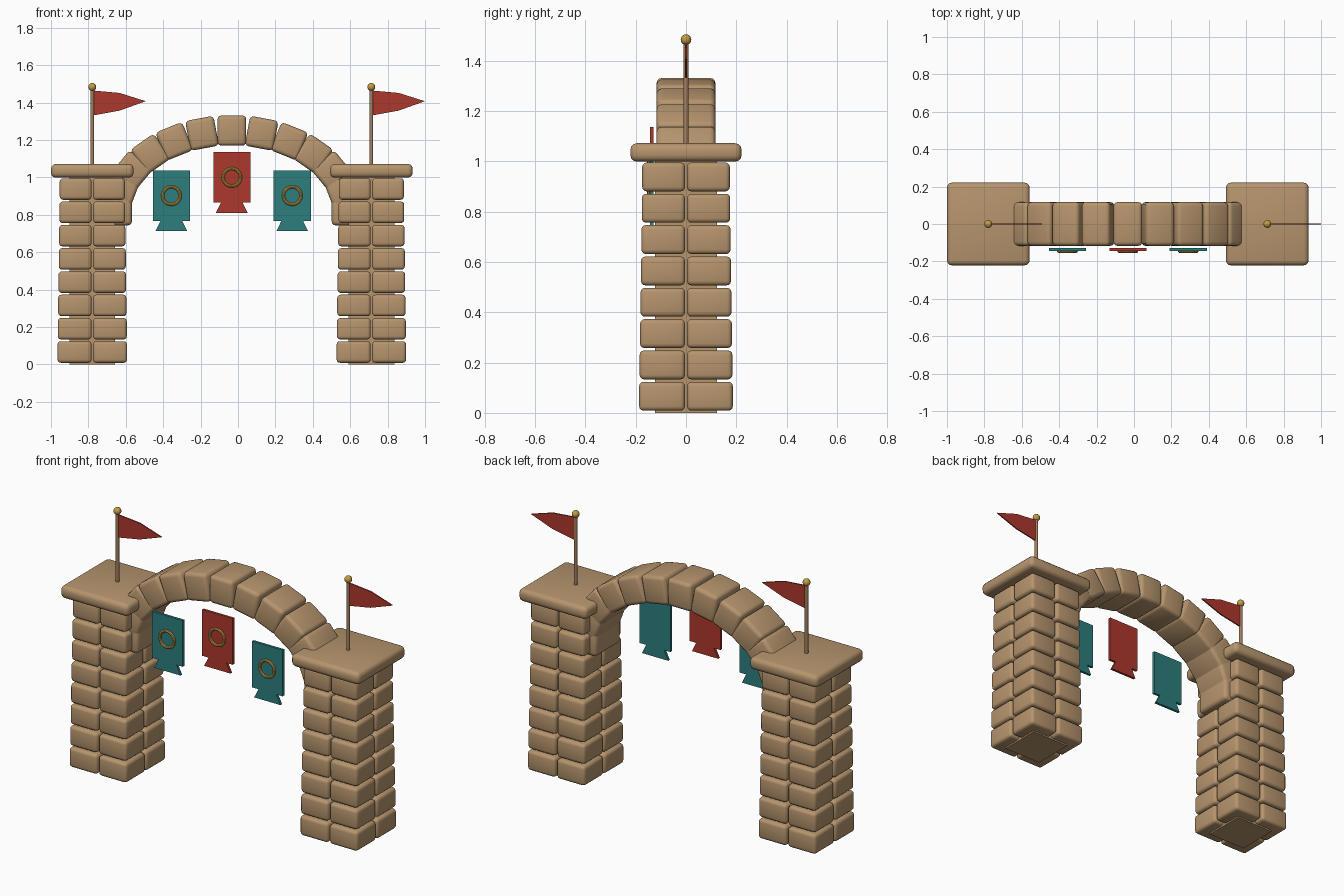
import bpy, bmesh, math
from mathutils import Matrix, Vector

old = bpy.data.objects.get("Cube")
if old:
    bpy.data.objects.remove(old, do_unlink=True)


def material(name, rgb):
    m = bpy.data.materials.new(name)
    m.use_nodes = True
    m.diffuse_color = (*rgb, 1)
    m.node_tree.nodes["Principled BSDF"].inputs["Base Color"].default_value = (*rgb, 1)
    return m


STONE = material("sandstone", (0.47, 0.30, 0.155))
WOOD = material("pole_wood", (0.36, 0.21, 0.11))
RED = material("red_cloth", (0.42, 0.04, 0.027))
TEAL = material("teal_cloth", (0.026, 0.21, 0.21))
GOLD = material("gold", (0.55, 0.33, 0.06))

MID = -0.033          # x of the arch centre
SPAN = 0.746          # distance from centre to each tower


def finish(bm, name, mat, smooth=True):
    bmesh.ops.recalc_face_normals(bm, faces=bm.faces[:])
    mesh = bpy.data.meshes.new(name)
    bm.to_mesh(mesh)
    bm.free()
    mesh.materials.append(mat)
    ob = bpy.data.objects.new(name, mesh)
    bpy.context.collection.objects.link(ob)
    if smooth:
        bpy.ops.object.select_all(action='DESELECT')
        ob.select_set(True)
        bpy.context.view_layer.objects.active = ob
        bpy.ops.object.shade_smooth_by_angle(angle=math.radians(40))
    return ob


def add_box(bm, centre, size, tilt=0.0):
    mat = (Matrix.Translation(centre) @ Matrix.Rotation(tilt, 4, 'Y')
           @ Matrix.Diagonal((*size, 1)))
    bmesh.ops.create_cube(bm, size=1, matrix=mat)


def round_edges(bm, width):
    bmesh.ops.bevel(bm, geom=bm.edges[:], offset=width, segments=3,
                    profile=0.5, affect='EDGES')


def plate(name, outlines, x, y, z, thick, mat):
    """Flat cloth made from outlines in the xz plane."""
    bm = bmesh.new()
    for pts in outlines:
        f = bm.faces.new([bm.verts.new((x + px, y - thick / 2, z + pz)) for px, pz in pts])
        out = bmesh.ops.extrude_face_region(bm, geom=[f])
        moved = [v for v in out["geom"] if isinstance(v, bmesh.types.BMVert)]
        bmesh.ops.translate(bm, verts=moved, vec=(0, thick, 0))
    return finish(bm, name, mat, smooth=False)


def tower(side, x):
    # Courses of four blocks, tapering a little upward
    bm = bmesh.new()
    for row in range(8):
        half = 0.186 - 0.0017 * row
        size = half - 0.004
        for sx in (-1, 1):
            for sy in (-1, 1):
                add_box(bm, (x + sx * (half + 0.004) / 2, sy * (half + 0.004) / 2,
                             0.066 + 0.1245 * row), (size, size, 0.115))
    round_edges(bm, 0.018)
    finish(bm, side + "_tower_blocks", STONE)

    bm = bmesh.new()
    add_box(bm, (x, 0, 0.5), (0.245, 0.245, 1.0))
    finish(bm, side + "_tower_core", STONE)

    bm = bmesh.new()
    add_box(bm, (x, 0, 1.035), (0.442, 0.442, 0.073))
    round_edges(bm, 0.026)
    finish(bm, side + "_tower_cap", STONE)

    # Flagpole, finial and pennant
    bm = bmesh.new()
    bmesh.ops.create_cone(bm, cap_ends=True, segments=12, radius1=0.01, radius2=0.01,
                          depth=0.43, matrix=Matrix.Translation((x, 0, 1.265)))
    finish(bm, side + "_flagpole", WOOD)
    bm = bmesh.new()
    bmesh.ops.create_uvsphere(bm, u_segments=16, v_segments=10, radius=0.021,
                              matrix=Matrix.Translation((x, 0, 1.483)))
    finish(bm, side + "_pole_finial", GOLD)
    pennant = [(0.005, 0.0), (0.147, 0.026), (0.286, 0.076), (0.147, 0.12), (0.005, 0.133)]
    plate(side + "_pennant", [pennant], x, 0, 1.331, 0.008, RED)


tower("right", MID - SPAN)
tower("left", MID + SPAN)

# Arch stones set along a half ellipse
bm = bmesh.new()
a, b, base = 0.615, 0.43, 0.82
for i in range(-6, 7):
    t = math.radians(15 * i)
    lean = math.atan2(b * math.sin(t), a * math.cos(t))
    add_box(bm, (MID + a * math.sin(t), 0, base + b * math.cos(t)),
            (0.154, 0.234, 0.162), lean)
round_edges(bm, 0.022)
finish(bm, "arch_stones", STONE)


def ring(name, x, y, z, major, minor):
    bm = bmesh.new()
    n, m = 32, 8
    grid = []
    for i in range(n):
        u = math.tau * i / n
        loop = []
        for j in range(m):
            v = math.tau * j / m
            r = major + minor * math.cos(v)
            loop.append(bm.verts.new((x + r * math.cos(u), y + minor * math.sin(v),
                                      z + r * math.sin(u))))
        grid.append(loop)
    for i in range(n):
        for j in range(m):
            p, q, k = grid[i], grid[(i + 1) % n], (j + 1) % m
            bm.faces.new((p[j], q[j], q[k], p[k]))
    finish(bm, name, GOLD)


# Hanging banners with flared tails and gold rings
body = [(-0.099, 0.055), (0.099, 0.055), (0.099, 0.325), (-0.099, 0.325)]
tail = [(-0.085, 0.0), (0.085, 0.0), (0.058, 0.055), (-0.058, 0.055)]
for name, dx, z, mat in (("right", -0.323, 0.712, TEAL),
                         ("middle", 0, 0.81, RED),
                         ("left", 0.323, 0.712, TEAL)):
    plate(name + "_banner", [body, tail], MID + dx, -0.136, z, 0.015, mat)
    ring(name + "_banner_ring", MID + dx, -0.146, z + 0.19, 0.047, 0.0085)
